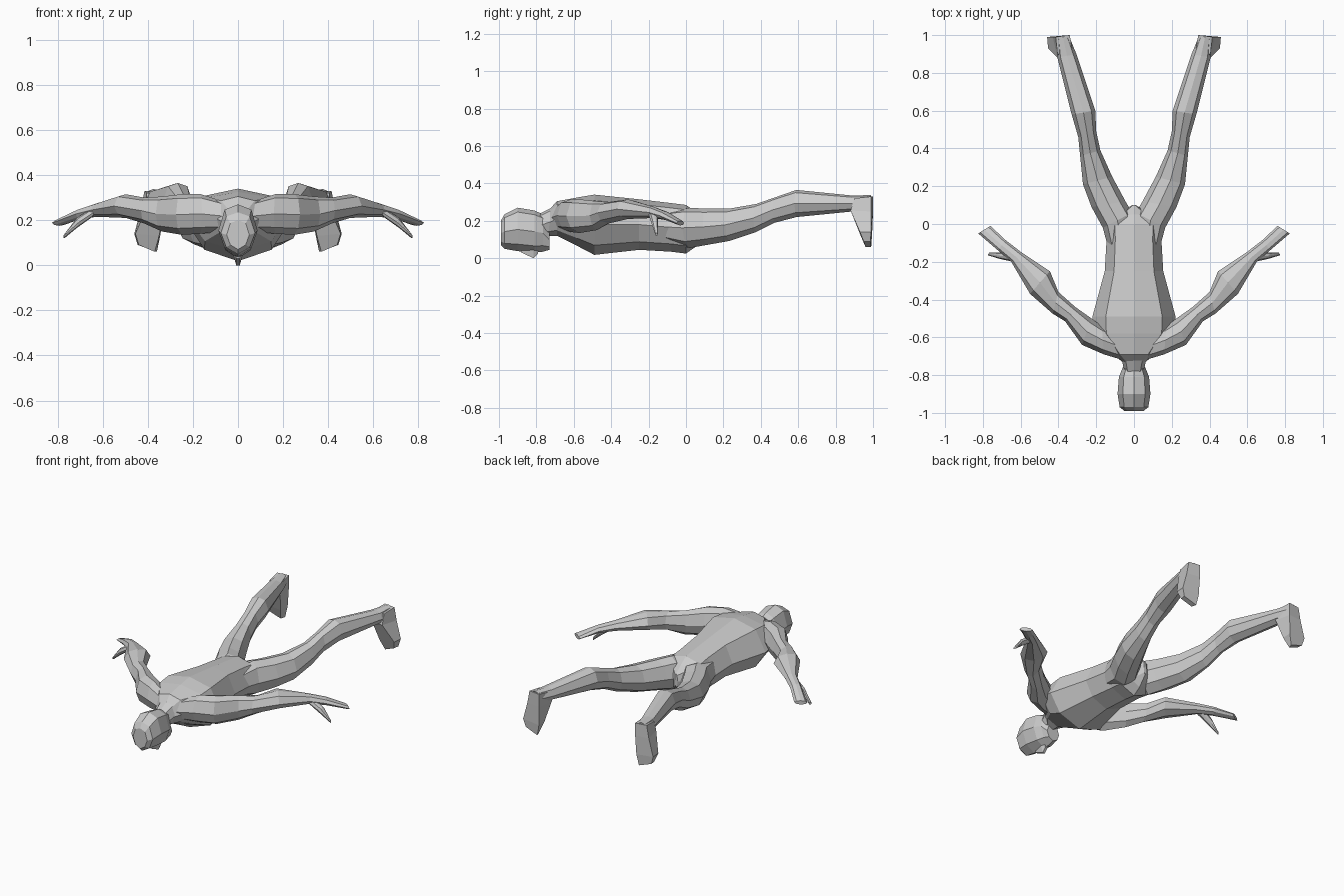
import bpy, bmesh
from mathutils import Vector

grey = bpy.data.materials.new("plain grey")
grey.diffuse_color = (0.6, 0.6, 0.6, 1)


def loft(name, rings, mirror=False):
    """Skin a list of equal-length point rings and cap both ends."""
    bm = bmesh.new()
    rows = [[bm.verts.new(p) for p in ring] for ring in rings]
    n = len(rows[0])
    for a, b in zip(rows, rows[1:]):
        for i in range(n):
            j = (i + 1) % n
            bm.faces.new((a[i], a[j], b[j], b[i]))
    bm.faces.new(rows[0])
    bm.faces.new(rows[-1])
    bmesh.ops.recalc_face_normals(bm, faces=bm.faces)
    me = bpy.data.meshes.new(name)
    bm.to_mesh(me)
    bm.free()
    me.materials.append(grey)
    ob = bpy.data.objects.new(name, me)
    bpy.context.collection.objects.link(ob)
    if mirror:
        ob.modifiers.new("Mirror", "MIRROR").use_mirror_merge = False
    return ob


def section(x1, y1, x2, y2, top, bot):
    """Eight-sided cross-section between two side points."""
    a, b = Vector((x1, y1, 0)), Vector((x2, y2, 0))
    mid, h = (top + bot) / 2, (top - bot) / 2
    shape = [(0, 0), (.16, -.68), (.5, -1), (.84, -.68),
             (1, 0), (.84, .8), (.5, 1), (.16, .8)]
    return [a.lerp(b, t) + Vector((0, 0, mid + s * h)) for t, s in shape]


def limb(name, stations):
    return loft(name, [section(*s) for s in stations], True)


def body(name, stations):
    return loft(name, [section(-w, y, w, y, t, b) for y, w, t, b in stations])


# Trunk, lying face down: y, half width, top, bottom
body("torso", [
    (-.74, .05, .25, .12), (-.69, .11, .305, .12), (-.58, .215, .325, .065),
    (-.49, .22, .34, .018), (-.25, .155, .315, .045), (-.08, .145, .295, .035),
    (0, .15, .285, .025), (.05, .09, .25, .06), (.1, .01, .21, .12)])
body("neck", [(-.83, .05, .24, .11), (-.78, .05, .24, .11), (-.70, .07, .28, .13)])
body("head", [
    (-.99, .05, .20, .07), (-.97, .076, .235, .05), (-.90, .087, .27, .038),
    (-.81, .08, .255, .03), (-.765, .062, .235, .035), (-.73, .045, .15, .045)])

# Nose wedge under the face
loft("nose", [
    [(-.008, -.88, .05), (.008, -.88, .05), (.008, -.88, .03), (-.008, -.88, .03)],
    [(-.022, -.815, .05), (.022, -.815, .05), (.008, -.815, 0), (-.008, -.815, 0)],
    [(-.015, -.79, .05), (.015, -.79, .05), (.008, -.79, .025), (-.008, -.79, .025)]])

# Arm with hand: leading edge, trailing edge, top, bottom
limb("arm", [
    (.06, -.72, .08, -.58, .285, .15), (.16, -.69, .17, -.54, .315, .14),
    (.275, -.64, .225, -.50, .315, .135), (.365, -.515, .31, -.44, .305, .15),
    (.43, -.475, .40, -.36, .30, .185), (.55, -.37, .445, -.25, .315, .21),
    (.65, -.20, .60, -.147, .275, .215), (.72, -.14, .68, -.085, .25, .205),
    (.825, -.05, .76, -.01, .20, .175)])
limb("thumb", [
    (.64, -.20, .65, -.15, .255, .215), (.71, -.185, .72, -.15, .21, .165),
    (.775, -.165, .765, -.15, .135, .12)])

# Leg: outer edge, inner edge, top, bottom
limb("leg", [
    (.13, -.15, .02, -.03, .25, .09), (.165, -.02, .01, .06, .27, .055),
    (.225, .09, .045, .12, .265, .07), (.27, .21, .115, .25, .265, .092),
    (.285, .36, .178, .39, .29, .14), (.295, .46, .20, .49, .325, .19),
    (.33, .58, .205, .60, .365, .22), (.405, .88, .305, .90, .335, .25),
    (.41, .985, .342, .99, .338, .25)])

# Foot with toes pointing down
loft("foot", [
    [(.34, 1, .33), (.415, .99, .33), (.405, .90, .32), (.325, .91, .32)],
    [(.34, 1, .25), (.43, .99, .25), (.405, .88, .255), (.325, .89, .255)],
    [(.345, .995, .13), (.46, .99, .14), (.455, .93, .14), (.35, .93, .13)],
    [(.36, .99, .06), (.445, .985, .09), (.44, .95, .09), (.37, .96, .06)]], True)
